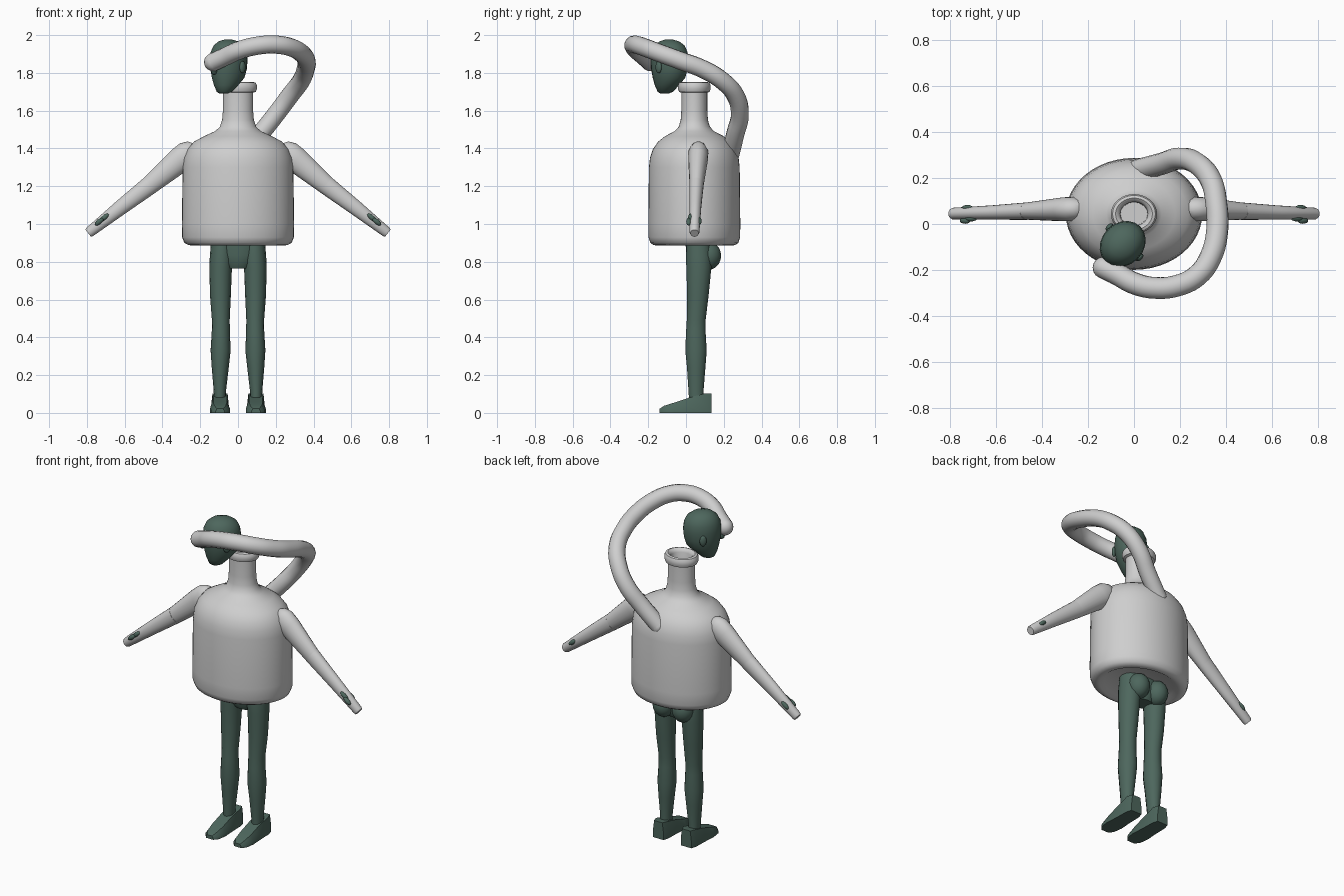
import bpy, bmesh, math
from mathutils import Vector, Matrix


def material(name, rgb):
    m = bpy.data.materials.new(name)
    m.diffuse_color = (*rgb, 1)
    return m


GREY = material("light grey", (0.62, 0.62, 0.62))
GREEN = material("dark green", (0.075, 0.135, 0.11))


def finish(name, bm, mat, angle=40):
    bmesh.ops.recalc_face_normals(bm, faces=bm.faces)
    me = bpy.data.meshes.new(name)
    bm.to_mesh(me)
    bm.free()
    ob = bpy.data.objects.new(name, me)
    bpy.context.collection.objects.link(ob)
    me.materials.append(mat)
    bpy.ops.object.select_all(action='DESELECT')
    bpy.context.view_layer.objects.active = ob
    ob.select_set(True)
    bpy.ops.object.shade_smooth_by_angle(angle=math.radians(angle))
    return ob


def loft(name, rings, mat, n=20, angle=40):
    """Skin a list of elliptical rings (centre, half axis a, half axis b)."""
    bm = bmesh.new()
    loops = []
    for c, a, b in rings:
        c, a, b = Vector(c), Vector(a), Vector(b)
        loops.append([bm.verts.new(c + a * math.cos(t) + b * math.sin(t))
                      for t in (2 * math.pi * i / n for i in range(n))])
    for p, q in zip(loops, loops[1:]):
        for i in range(n):
            j = (i + 1) % n
            bm.faces.new((p[i], p[j], q[j], q[i]))
    bm.faces.new(loops[0])
    bm.faces.new(loops[-1])
    return finish(name, bm, mat, angle)


def upright(rows):
    """Rows of (x, y, z, half width, half depth) as level rings."""
    return [((x, y, z), (w, 0, 0), (0, d, 0)) for x, y, z, w, d in rows]


def ellipsoid(name, centre, size, mat, rot=None):
    bm = bmesh.new()
    bmesh.ops.create_uvsphere(bm, u_segments=16, v_segments=10, radius=1)
    m = Matrix.Translation(centre) @ (rot or Matrix()) @ Matrix.Diagonal((*size, 1))
    bmesh.ops.transform(bm, matrix=m, verts=bm.verts)
    return finish(name, bm, mat)


# Bottle body with rounded base, shoulders, neck, rolled lip and hollow mouth
profile = [(0.02, 0.90), (0.21, 0.90), (0.235, 0.886), (0.262, 0.888), (0.284, 0.90),
           (0.296, 0.93), (0.297, 1.0), (0.293, 1.3), (0.286, 1.35), (0.268, 1.395),
           (0.235, 1.435), (0.18, 1.465), (0.12, 1.492), (0.096, 1.515), (0.084, 1.55),
           (0.08, 1.6), (0.08, 1.695), (0.094, 1.70), (0.1, 1.715), (0.1, 1.735),
           (0.093, 1.748), (0.08, 1.752), (0.068, 1.745), (0.06, 1.73), (0.058, 1.55)]
loft("bottle_body", upright([(0, 0.044, z, r, r * (0.82 if z < 1.46 else 0.86))
                             for r, z in profile]), GREY, 48)

# Long curling tube from the back of the bottle round to the face
path = [(0.02, 0.235, 1.37), (0.12, 0.262, 1.48), (0.2, 0.285, 1.58), (0.275, 0.262, 1.68),
        (0.335, 0.19, 1.76), (0.358, 0.09, 1.82), (0.362, -0.03, 1.865),
        (0.335, -0.14, 1.905), (0.275, -0.225, 1.937), (0.19, -0.268, 1.95),
        (0.09, -0.278, 1.942), (0, -0.258, 1.917), (-0.07, -0.22, 1.885),
        (-0.132, -0.19, 1.857)]
cu = bpy.data.curves.new("tube_path", 'CURVE')
cu.dimensions = '3D'
cu.bevel_depth = 0.048
cu.bevel_resolution = 5
sp = cu.splines.new('BEZIER')
sp.bezier_points.add(len(path) - 1)
for bp, co in zip(sp.bezier_points, path):
    bp.co = co
    bp.handle_left_type = bp.handle_right_type = 'AUTO'
sp.resolution_u = 5
tube = bpy.data.objects.new("curling_tube", cu)
bpy.context.collection.objects.link(tube)
cu.materials.append(GREY)
for end, co in (("start", path[0]), ("tip", path[-1])):
    ellipsoid("tube_" + end, co, (0.048,) * 3, GREY)

# Head, built facing -y and then turned towards the tube tip
head_rows = [(0, -0.035, 1.69, 0.022, 0.02), (0, -0.028, 1.7, 0.042, 0.04),
             (0, -0.015, 1.735, 0.062, 0.068), (0, 0, 1.775, 0.08, 0.093),
             (0, 0.003, 1.82, 0.089, 0.104), (0, 0.004, 1.87, 0.092, 0.108),
             (0, 0.004, 1.91, 0.088, 0.103), (0, 0.004, 1.945, 0.074, 0.086),
             (0, 0.002, 1.967, 0.048, 0.056), (0, 0, 1.977, 0.015, 0.02)]
head_parts = [
    loft("head", upright(head_rows), GREEN, 20, 50),
    ellipsoid("nose", (0, -0.105, 1.815), (0.014, 0.02, 0.024), GREEN)]
for s, side in ((-1, "right"), (1, "left")):
    head_parts.append(ellipsoid(side + "_ear", (s * 0.093, 0.015, 1.83),
                                (0.012, 0.02, 0.032), GREEN))
turn = (Matrix.Translation((-0.052, -0.09, 0)) @ Matrix.Rotation(math.radians(-45), 4, 'Z'))
for ob in head_parts:
    ob.data.transform(turn)

for s, side in ((-1, "right"), (1, "left")):
    # Sleeved arm: rounded shoulder, upper arm and forearm meeting at the elbow
    d = Vector((s * 0.78, 0, -0.625)).normalized()
    across = Vector((s * 0.625, 0, 0.78))
    depth = Vector((0, 1, 0))

    def arm(name, rows):
        loft(name, [((s * x, y, z), across * w, depth * h) for x, y, z, w, h in rows],
             GREY, 20, 35)
    arm(side + "_upper_arm", [(0.22, 0.066, 1.41, 0.02, 0.02), (0.235, 0.066, 1.398, 0.05, 0.04),
                              (0.265, 0.065, 1.374, 0.068, 0.053),
                              (0.31, 0.064, 1.338, 0.068, 0.052),
                              (0.47, 0.056, 1.203, 0.049, 0.037)])
    arm(side + "_forearm", [(0.465, 0.056, 1.207, 0.05, 0.038), (0.62, 0.05, 1.088, 0.04, 0.031),
                            (0.785, 0.045, 0.958, 0.028, 0.026),
                            (0.793, 0.045, 0.951, 0.024, 0.022)])

    # Hand poking through the sleeve, with fingertips
    aim = Matrix.Rotation(math.radians(s * 39), 4, 'Y')
    for i, (x, y, z, l) in enumerate([(0.71, 0.024, 1.032, 0.034), (0.735, 0.014, 1.012, 0.028),
                                      (0.725, 0.07, 1.016, 0.03)]):
        ellipsoid(f"{side}_finger_{i + 1}", (s * x, y, z), (l, 0.013, 0.013), GREEN, aim)

    # Leg from hip to ankle
    leg_rows = [(0.085, 0.066, 0.9, 0.058, 0.063), (0.088, 0.068, 0.83, 0.061, 0.07),
                (0.092, 0.068, 0.77, 0.06, 0.068), (0.093, 0.063, 0.62, 0.055, 0.058),
                (0.091, 0.054, 0.49, 0.047, 0.051), (0.091, 0.052, 0.43, 0.048, 0.053),
                (0.092, 0.053, 0.33, 0.053, 0.058), (0.094, 0.054, 0.24, 0.045, 0.05),
                (0.096, 0.053, 0.12, 0.033, 0.041), (0.096, 0.055, 0.07, 0.031, 0.04)]
    loft(side + "_leg", upright([(s * x, y, z, w, h) for x, y, z, w, h in leg_rows]), GREEN, 14)
    ellipsoid(side + "_buttock", (s * 0.066, 0.118, 0.832), (0.064, 0.068, 0.075), GREEN)

    # Shoe: wedge cross-sections from heel to toe (y, height, base half, top half)
    bm = bmesh.new()
    loops = []
    for y, h, b, t in [(0.135, 0.104, 0.036, 0.028), (0.1, 0.103, 0.046, 0.04),
                       (0.02, 0.082, 0.048, 0.036), (-0.06, 0.055, 0.053, 0.036),
                       (-0.115, 0.038, 0.045, 0.03), (-0.14, 0.022, 0.024, 0.016)]:
        section = [(-b, 0), (b, 0), (b, h * 0.4), (t, h), (-t, h), (-b, h * 0.4)]
        loops.append([bm.verts.new((s * 0.095 + x, y, z)) for x, z in section])
    for p, q in zip(loops, loops[1:]):
        for i in range(6):
            j = (i + 1) % 6
            bm.faces.new((p[i], p[j], q[j], q[i]))
    bm.faces.new(loops[0])
    bm.faces.new(loops[-1])
    finish(side + "_shoe", bm, GREEN)

# Pelvis joining the legs
loft("pelvis", upright([(0, 0.07, 0.765, 0.065, 0.05), (0, 0.07, 0.79, 0.085, 0.063),
                        (0, 0.07, 0.835, 0.115, 0.07), (0, 0.066, 0.905, 0.13, 0.068)]),
     GREEN, 16)
